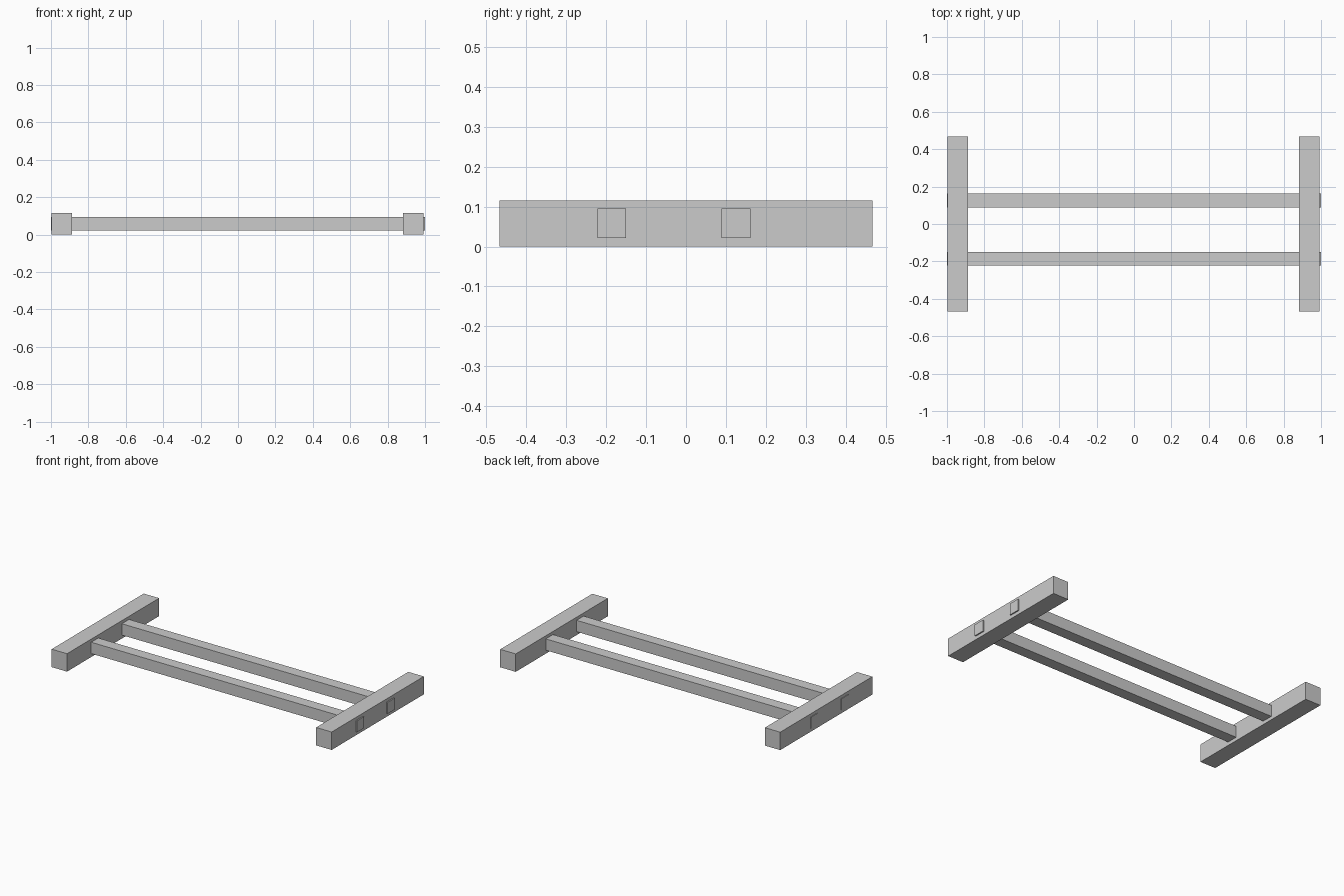
import bpy

if "Cube" in bpy.data.objects:
    bpy.data.objects.remove(bpy.data.objects["Cube"])


def box(name, x, y, z):
    """Box from (min, max) ranges on each axis."""
    bpy.ops.mesh.primitive_cube_add(size=1, location=[(a + b) / 2 for a, b in (x, y, z)])
    ob = bpy.context.object
    ob.name = name
    ob.scale = [b - a for a, b in (x, y, z)]
    bpy.ops.object.transform_apply(location=False, rotation=False, scale=True)
    return ob


# Thick cross beams at both ends
for name, x in (("left_beam", (-0.996, -0.887)), ("right_beam", (0.882, 0.992))):
    box(name, x, (-0.467, 0.467), (0, 0.115))

# Long rails running through the beams, ends standing slightly proud
for name, y in (("front_rail", (-0.222, -0.150)), ("back_rail", (0.089, 0.162))):
    box(name, (-1, 1), y, (0.022, 0.095))
